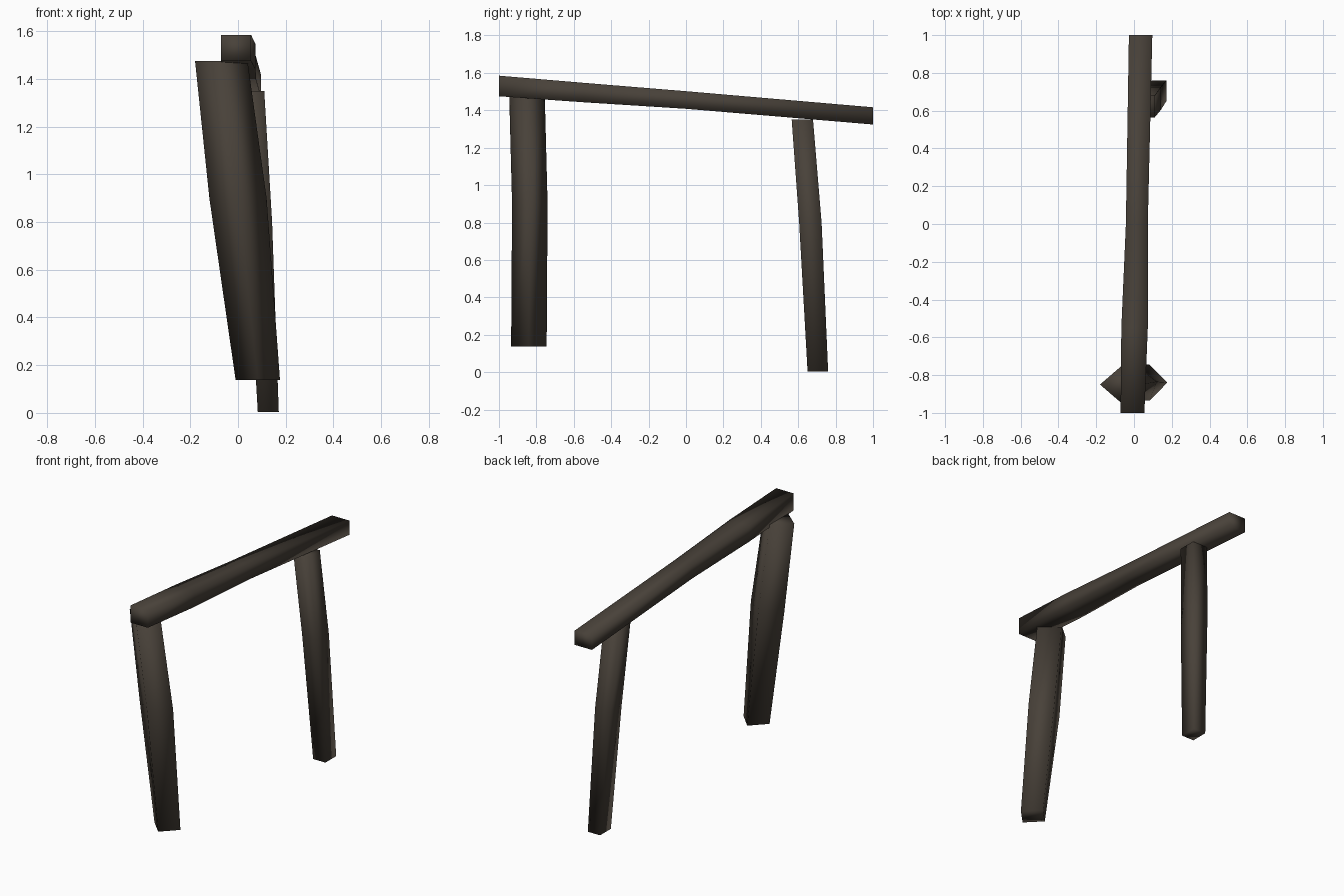
import bpy, bmesh, math
from mathutils import Vector

if "Cube" in bpy.data.objects:
    bpy.data.objects.remove(bpy.data.objects["Cube"])

wood = bpy.data.materials.new("dark weathered wood")
wood.diffuse_color = (0.065, 0.053, 0.041, 1)
wood.use_nodes = True
wood.node_tree.nodes["Principled BSDF"].inputs["Base Color"].default_value = wood.diffuse_color


def timber(name, rings, along, turn):
    """Four-sided timber; each ring is (centre, half size a, half size b)."""
    bm = bmesh.new()
    loops = []
    for centre, a, b in rings:
        loop = []
        for i in range(4):
            t = math.radians(turn + 90 * i)
            k = math.sqrt(2) if turn else 1
            u, v = a * k * math.cos(t), b * k * math.sin(t)
            off = Vector((u, v, 0)) if along == 'z' else Vector((u, 0, v))
            loop.append(bm.verts.new(Vector(centre) + off))
        loops.append(loop)
    for lo, hi in zip(loops, loops[1:]):
        for i in range(4):
            j = (i + 1) % 4
            bm.faces.new((lo[i], lo[j], hi[j], hi[i]))
    bm.faces.new(loops[0])
    bm.faces.new(loops[-1])
    bmesh.ops.recalc_face_normals(bm, faces=bm.faces)
    for f in bm.faces:
        f.smooth = True
    me = bpy.data.meshes.new(name)
    bm.to_mesh(me)
    bm.free()
    me.materials.append(wood)
    ob = bpy.data.objects.new(name, me)
    bpy.context.collection.objects.link(ob)
    return ob


# Sloping top rail, slightly bent
timber("top_rail", [
    ((-0.008, -1.0, 1.53), 0.063, 0.055),
    ((0.003, -0.55, 1.495), 0.070, 0.052),
    ((0.015, 0.0, 1.455), 0.058, 0.047),
    ((0.035, 1.0, 1.37), 0.062, 0.046)], 'y', 45)

# Thick leaning front post, set corner-on
timber("front_post", [
    ((0.083, -0.84, 0.138), 0.093, 0.095),
    ((0.0, -0.835, 0.9), 0.12, 0.095),
    ((-0.07, -0.85, 1.475), 0.11, 0.095)], 'z', 0)

# Thin rear post
timber("rear_post", [
    ((0.127, 0.705, 0.003), 0.044, 0.055),
    ((0.09, 0.665, 0.8), 0.053, 0.06),
    ((0.055, 0.622, 1.35), 0.055, 0.057)], 'z', 45)
